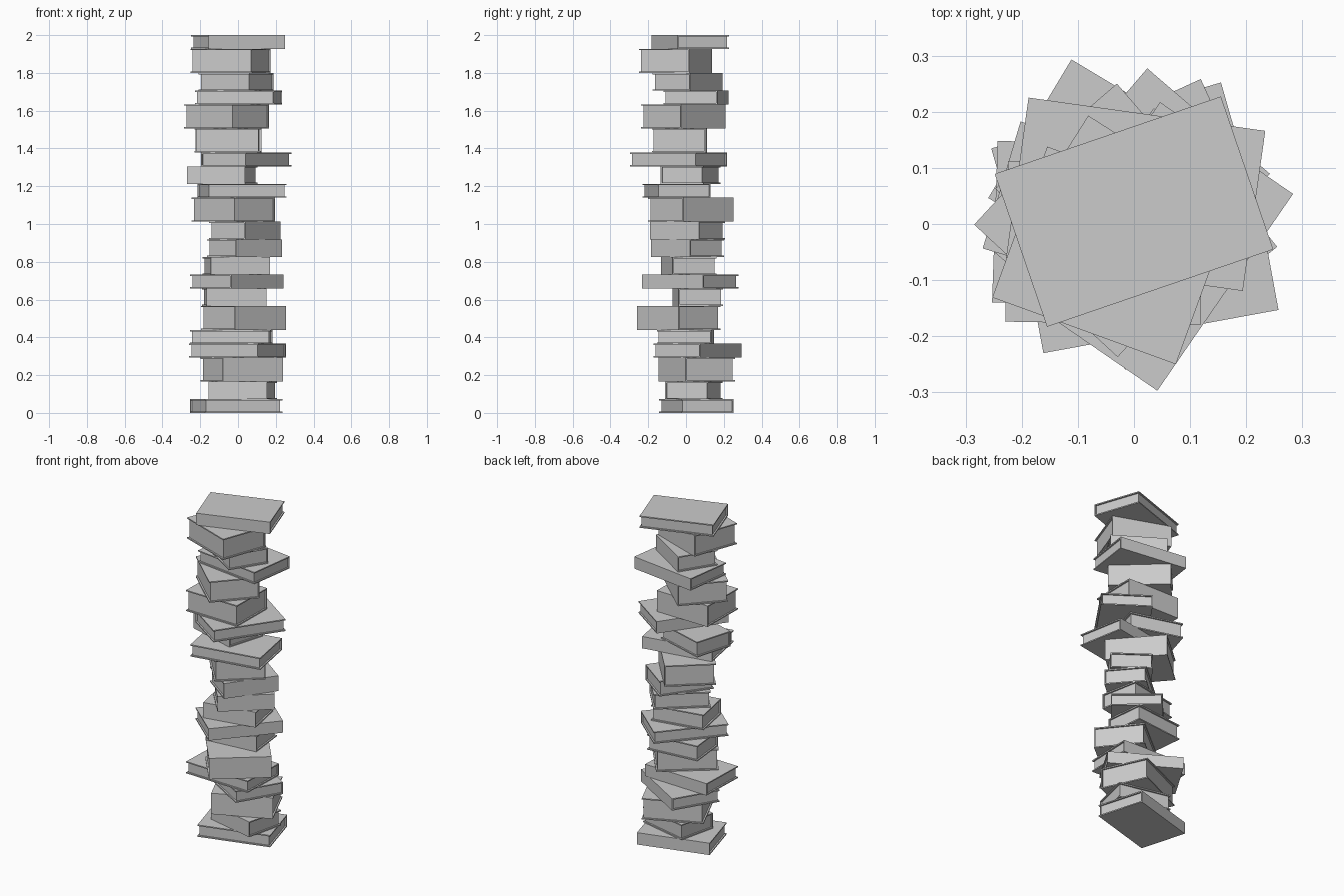
import bpy, bmesh
from math import radians
from mathutils import Matrix

if "Cube" in bpy.data.objects:
    bpy.data.objects.remove(bpy.data.objects["Cube"])

# Three book formats: length, width, thickness
LARGE, SMALL, THICK = (0.426, 0.288, 0.0725), (0.319, 0.236, 0.0933), (0.348, 0.286, 0.1278)
COVER, LIP = 0.007, 0.009   # board thickness, overhang of boards past the pages

# Bottom to top: format, centre x, centre y, angle, spine side (-1 front, 1 back)
STACK = [
    (LARGE, -0.010, 0.055, 16.0, 1), (SMALL, 0.025, 0.041, -13.3, -1),
    (THICK, 0.020, 0.056, 24.5, -1), (LARGE, -0.003, 0.060, -31.0, 1),
    (LARGE, -0.035, -0.003, -2.0, 1), (THICK, 0.030, -0.039, 39.0, -1),
    (SMALL, -0.020, 0.062, 6.0, -1), (LARGE, -0.006, 0.022, 49.3, -1),
    (SMALL, -0.010, 0.015, 11.0, -1), (SMALL, 0.035, 0.008, 40.6, -1),
    (SMALL, 0.037, 0.008, 54.0, -1), (THICK, -0.025, 0.025, -49.2, 1),
    (LARGE, 0.022, -0.050, 10.4, 1), (SMALL, -0.083, 0.024, -16.6, -1),
    (LARGE, 0.044, -0.040, 55.4, 1), (THICK, -0.053, -0.034, -1.0, 1),
    (THICK, -0.060, -0.014, -42.7, 1), (LARGE, 0.003, 0.053, -8.0, 1),
    (SMALL, -0.010, 0.008, -32.4, 1), (THICK, -0.040, -0.056, -20.0, 1),
    (LARGE, 0.000, 0.022, 18.9, -1),
]


def prism(name, profile, length, matrix):
    """Extrude a (y, z) profile along local x, centred."""
    bm = bmesh.new()
    face = bm.faces.new([bm.verts.new((-length / 2, y, z)) for y, z in profile])
    ext = bmesh.ops.extrude_face_region(bm, geom=[face])
    verts = [g for g in ext["geom"] if isinstance(g, bmesh.types.BMVert)]
    bmesh.ops.translate(bm, verts=verts, vec=(length, 0, 0))
    bmesh.ops.recalc_face_normals(bm, faces=bm.faces)
    mesh = bpy.data.meshes.new(name)
    bm.to_mesh(mesh)
    bm.free()
    obj = bpy.data.objects.new(name, mesh)
    obj.matrix_world = matrix
    bpy.context.collection.objects.link(obj)


z = 0.0
for i, ((length, width, h), x, y, angle, side) in enumerate(STACK, 1):
    # Local spine is on -y; turn half way round for a spine at the back
    turn = angle + (180 if side > 0 else 0)
    m = Matrix.Translation((x, y, z)) @ Matrix.Rotation(radians(turn), 4, 'Z')
    w, c = width / 2, COVER
    # Cover: two boards joined by the spine
    prism(f"book_cover_{i:02d}",
          [(-w, 0), (w, 0), (w, c), (c - w, c), (c - w, h - c), (w, h - c), (w, h), (-w, h)],
          length, m)
    # Page block, set back on three sides
    prism(f"book_pages_{i:02d}",
          [(c - w, c), (w - LIP, c), (w - LIP, h - c), (c - w, h - c)],
          length - 2 * LIP, m)
    z += h
